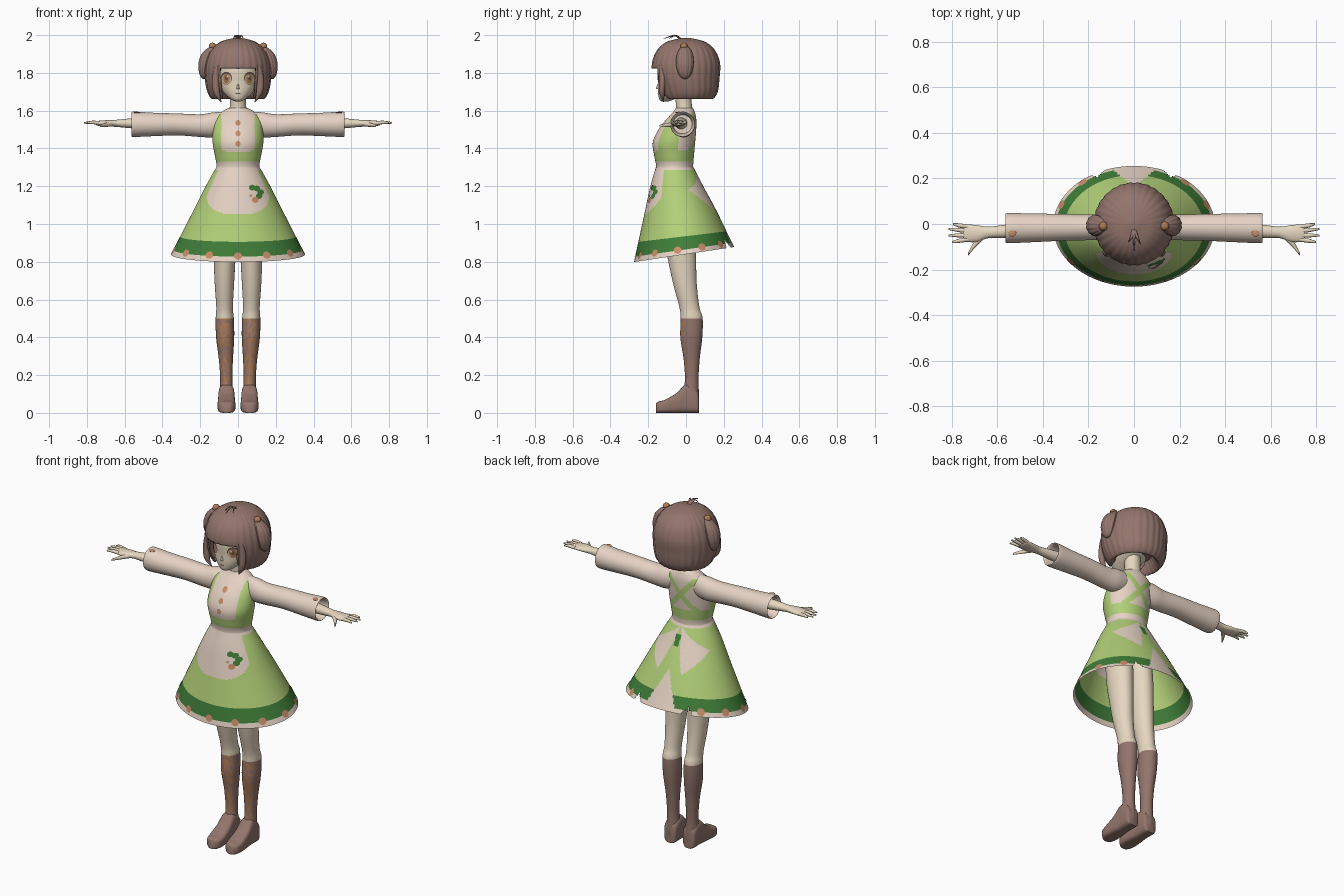
import bpy, bmesh, math, random
from math import sin, cos, pi, atan2, degrees, radians
from mathutils import Vector
from mathutils.bvhtree import BVHTree
from mathutils.geometry import intersect_point_tri_2d

random.seed(4)
if "Cube" in bpy.data.objects:
    bpy.data.objects.remove(bpy.data.objects["Cube"])

# Flat colours
PALETTE = {"cream cloth": "E6D3C4", "skin": "E6D7C0", "light green": "B2D078",
           "dark green": "3F7D38", "hair brown": "93756C", "boot brown": "93756C",
           "orange": "C88C68", "lace tan": "AE7C56", "eye brown": "6E5648", "eye light": "D8BC9C"}
NAMES = list(PALETTE)


def linear(h):
    c = int(h, 16) / 255
    return c / 12.92 if c < 0.04 else ((c + 0.055) / 1.055) ** 2.4


MATS = []
for name, code in PALETTE.items():
    m = bpy.data.materials.new(name)
    m.use_nodes = True
    rgba = [linear(code[i:i + 2]) for i in (0, 2, 4)] + [1]
    m.diffuse_color = rgba
    m.node_tree.nodes["Principled BSDF"].inputs["Base Color"].default_value = rgba
    MATS.append(m)


def finish(name, bm, rule):
    """Turn a bmesh into an object, colouring faces by a rule or one name."""
    bm.normal_update()
    used = []
    for f in bm.faces:
        f.smooth = True
        col = rule if isinstance(rule, str) else rule(f.calc_center_median(), f.normal)
        if col not in used:
            used.append(col)
        f.material_index = used.index(col)
    me = bpy.data.meshes.new(name)
    bm.to_mesh(me)
    bm.free()
    for col in used:
        me.materials.append(MATS[NAMES.index(col)])
    me.set_sharp_from_angle(angle=radians(50))
    ob = bpy.data.objects.new(name, me)
    bpy.context.collection.objects.link(ob)
    return ob


def spline(rings, steps):
    """Smoothly interpolate the rows of a ring list."""
    out = []
    for i in range(len(rings) - 1):
        p = [rings[max(0, min(len(rings) - 1, i + k))] for k in (-1, 0, 1, 2)]
        for s in range(steps):
            t = s / steps
            out.append([b + t / 2 * (c - a + t * (2 * a - 5 * b + 4 * c - d + t * (3 * (b - c) + d - a)))
                        for a, b, c, d in zip(*p)])
    return out + [rings[-1]]


def loft(name, axis, rings, rule, n=32, steps=5, power=2, caps=True, ripple=None, edit=None):
    """Skin rings of (position, centre 1, centre 2, radius 1, radius 2) along an axis."""
    bm = bmesh.new()
    rows = []
    for p, c1, c2, r1, r2 in spline(rings, steps):
        row = []
        for k in range(n):
            a = 2 * pi * k / n
            g = ripple(a) if ripple else 1
            u = c1 + r1 * g * math.copysign(abs(sin(a)) ** (2 / power), sin(a))
            v = c2 - r2 * g * math.copysign(abs(cos(a)) ** (2 / power), cos(a))
            row.append(bm.verts.new({"x": (p, u, v), "y": (u, p, v), "z": (u, v, p)}[axis]))
        rows.append(row)
    for lo, hi in zip(rows, rows[1:]):
        for k in range(n):
            bm.faces.new((lo[k], lo[(k + 1) % n], hi[(k + 1) % n], hi[k]))
    if caps:
        bm.faces.new(rows[0])
        bm.faces.new(rows[-1])
    bmesh.ops.recalc_face_normals(bm, faces=bm.faces)
    if edit:
        edit(bm)
    return finish(name, bm, rule)


def decal(name, target, x, z, rx, rz, col, turn=0.0, lift=0.003):
    """Thin round patch laid on a surface; turn swings it round the z axis."""
    tree = BVHTree.FromPolygons([v.co for v in target.data.vertices],
                                [p.vertices for p in target.data.polygons])
    out = Vector((sin(turn), -cos(turn), 0))
    side = Vector((cos(turn), sin(turn), 0))
    bm = bmesh.new()
    bmesh.ops.create_circle(bm, cap_ends=True, radius=1, segments=20)
    bmesh.ops.poke(bm, faces=bm.faces)
    for v in bm.verts:
        start = side * (x + v.co.x * rx) + Vector((0, 0, z + v.co.y * rz)) + out
        hit = tree.ray_cast(start, -out)[0]
        v.co = (hit if hit else start - out * 0.8) + out * lift
    return finish(name, bm, col)


# Skirt, with a sash and open panel at the back
def hem_t(c):
    return (1.3 - c.z) / (0.46 - 0.15 * c.y)


SASH = [Vector(p) for p in ((3, 1.29), (72, 1.18), (23, 1.06))]


def skirt_colour(c, n):
    t, ax = hem_t(c), abs(c.x)
    if t < 0.03 or t > 0.95:
        return "cream cloth"
    if c.y > 0 and ax < 0.2 * (t - 0.5):
        return "cream cloth"
    if t > 0.79:
        return "dark green"
    if c.y < -0.08:
        apron = (ax / 0.165) ** 2.5 + (max(0, 1.15 - c.z) / 0.1) ** 2.5 < 1
        if apron and ax < 0.165 - max(0, c.z - 1.15) * 0.45:
            return "cream cloth"
    if c.y > 0 and ax < 0.016 and 1.19 < c.z < 1.25:
        return "dark green"
    phi = degrees(atan2(ax, c.y + 0.05 - 0.04 * t))
    if intersect_point_tri_2d(Vector((phi, c.z)), *SASH):
        return "cream cloth"
    return "light green"


def skirt_shape(bm):
    for v in bm.verts:
        t = (1.3 - v.co.z) / 0.46
        v.co.z += 0.15 * t * v.co.y
    gone = []
    for f in bm.faces:
        c = f.calc_center_median()
        if c.y > 0 and abs(abs(c.x) - 0.16) < 0.3 * (hem_t(c) - 0.9):
            gone.append(f)
    bmesh.ops.delete(bm, geom=gone, context="FACES")


skirt = loft("skirt", "z", [(1.3, 0, -0.06, 0.115, 0.1), (1.2, 0, -0.05, 0.172, 0.14),
                            (1.05, 0, -0.03, 0.248, 0.195), (0.84, 0, -0.01, 0.355, 0.265)],
             skirt_colour, n=220, steps=28, caps=False, edit=skirt_shape)
for k in range(-5, 6):
    a = radians(27 * k)
    decal("hem_flower", skirt, 0.06 * sin(a) * cos(a), 0.867 - 0.036 * cos(a), 0.021, 0.019, "orange", a)
for x, z in ((0.075, 1.193), (0.1, 1.188), (0.12, 1.168), (0.112, 1.148)):
    decal("apron_leaf", skirt, x, z, 0.017, 0.015, "dark green")
decal("apron_flower", skirt, 0.092, 1.128, 0.018, 0.016, "orange", lift=0.004)
decal("apron_bud", skirt, 0.068, 1.15, 0.008, 0.007, "orange")


# Bodice with front straps and crossed back straps
def bodice_colour(c, n):
    ax = abs(c.x)
    if c.z < 1.33 or c.z > 1.58:
        return "cream cloth"
    front_dip = 0.012 * (1 - ax / 0.1) if c.y < -0.06 else 0
    if c.z < 1.39 - front_dip:
        return "light green"
    if c.y < -0.04 and ax > 0.088:
        return "light green"
    if c.y > 0 and abs(ax - 0.9 * abs(c.z - 1.48)) < 0.02:
        return "light green"
    return "cream cloth"


bodice = loft("bodice", "z", [(1.28, 0, -0.06, 0.12, 0.1), (1.31, 0, -0.06, 0.113, 0.098),
                              (1.36, 0, -0.063, 0.122, 0.105), (1.43, 0, -0.064, 0.134, 0.112),
                              (1.5, 0, -0.046, 0.132, 0.1), (1.56, 0, -0.022, 0.122, 0.076),
                              (1.595, 0, -0.01, 0.085, 0.056), (1.615, 0, -0.008, 0.05, 0.045)],
              bodice_colour, n=120, steps=9)
for z in (1.535, 1.48, 1.425):
    decal("button", bodice, 0, z, 0.014, 0.015, "orange")

# Neck and head
loft("neck", "z", [(1.58, 0, -0.005, 0.05, 0.045), (1.64, 0, -0.012, 0.042, 0.042),
                   (1.72, 0, -0.015, 0.046, 0.046)], "skin")
head = loft("head", "z", [(1.648, 0, -0.112, 0.012, 0.015), (1.662, 0, -0.1, 0.04, 0.042),
                          (1.7, 0, -0.066, 0.08, 0.083), (1.75, 0, -0.034, 0.108, 0.115),
                          (1.82, 0, -0.02, 0.12, 0.13), (1.9, 0, -0.01, 0.11, 0.115),
                          (1.95, 0, 0, 0.05, 0.05)], "skin", n=64, steps=8)
loft("nose", "z", [(1.715, 0, -0.147, 0.007, 0.007), (1.722, 0, -0.148, 0.007, 0.011),
                   (1.745, 0, -0.142, 0.003, 0.006)], "skin", n=12)
decal("mouth", head, 0, 1.69, 0.015, 0.003, "eye brown")
for s in (-1, 1):
    decal("eye_outline", head, s * 0.062, 1.772, 0.03, 0.034, "eye brown", lift=0.002)
    decal("eye_white", head, s * 0.062, 1.767, 0.026, 0.027, "eye light", lift=0.0035)
    decal("iris", head, s * 0.061, 1.769, 0.017, 0.025, "lace tan", lift=0.005)
    decal("pupil", head, s * 0.061, 1.772, 0.008, 0.012, "eye brown", lift=0.0065)
    decal("ear_side_glint", head, s * 0.055, 1.782, 0.005, 0.006, "cream cloth", lift=0.008).name = "eye_glint"


# Bobbed hair with a face opening under a straight fringe
def face_opening(bm):
    gone = []
    for f in bm.faces:
        c = f.calc_center_median()
        if c.y < -0.02 and c.z < 1.825 and abs(c.x) < 0.085 + 0.09 * (c.z - 1.66):
            gone.append(f)
    bmesh.ops.delete(bm, geom=gone, context="FACES")


hair = loft("bobbed_hair", "z", [(1.72, 0, 0.01, 0.09, 0.09), (1.675, 0, 0.01, 0.115, 0.11),
                                 (1.662, 0, 0.01, 0.138, 0.132), (1.7, 0, 0.01, 0.162, 0.158),
                                 (1.77, 0, 0.002, 0.175, 0.175), (1.85, 0, 0, 0.172, 0.18),
                                 (1.92, 0, 0, 0.144, 0.153), (1.965, 0, 0, 0.092, 0.1),
                                 (1.985, 0, 0, 0.02, 0.02)], "hair brown", n=160, steps=9,
            ripple=lambda a: 0.988 + 0.02 * abs(sin(14 * a)), edit=face_opening)
thick = hair.modifiers.new("thickness", "SOLIDIFY")
thick.thickness = 0.008

for s in (-1, 1):
    loft("side_lock", "z", [(1.645, s * 0.088, -0.118, 0.002, 0.002), (1.69, s * 0.112, -0.128, 0.016, 0.014),
                            (1.76, s * 0.118, -0.125, 0.02, 0.018), (1.84, s * 0.105, -0.128, 0.018, 0.016)],
         "hair brown", n=16)
    # Drooping side bun with its tie
    loft("side_bun", "z", [(1.768, s * 0.182, -0.005, 0.006, 0.01), (1.79, s * 0.178, -0.006, 0.025, 0.032),
                           (1.84, s * 0.172, -0.006, 0.038, 0.046), (1.89, s * 0.158, -0.006, 0.04, 0.044),
                           (1.925, s * 0.142, -0.006, 0.026, 0.03), (1.945, s * 0.13, -0.006, 0.006, 0.01)],
         "hair brown", n=72, ripple=lambda a: 0.95 + 0.08 * abs(sin(6 * a)))
    bm = bmesh.new()
    bmesh.ops.create_uvsphere(bm, u_segments=16, v_segments=10, radius=0.02)
    bmesh.ops.translate(bm, verts=bm.verts, vec=(s * 0.135, -0.01, 1.94))
    finish("bun_tie", bm, "lace tan")
for x, tip in ((0.0, -0.12), (0.03, -0.09), (-0.025, -0.08)):
    loft("stray_curl", "y", [(-0.02, 0, 1.975, 0.008, 0.006), (-0.06, x / 2, 1.998, 0.006, 0.004),
                             (tip, x, 1.98, 0.001, 0.001)], "hair brown", n=10)


# Boot laces speckled down the front of the shin
def leg_colour(c, n):
    if c.z > 0.5:
        return "skin"
    if n.y < -0.55 and c.z > 0.1 and random.random() < 0.6:
        return "lace tan"
    return "boot brown"


# Limbs, built once per side
for s in (-1, 1):
    side = "left" if s > 0 else "right"
    loft(side + "_sleeve", "x", [(s * x, y, z, a, b) for x, y, z, a, b in (
        (0.06, -0.01, 1.535, 0.045, 0.06), (0.13, -0.012, 1.525, 0.055, 0.066),
        (0.2, -0.015, 1.521, 0.056, 0.06), (0.32, -0.015, 1.527, 0.059, 0.058),
        (0.45, -0.017, 1.527, 0.063, 0.062), (0.553, -0.018, 1.528, 0.066, 0.067),
        (0.555, -0.018, 1.528, 0.058, 0.058), (0.5, -0.018, 1.528, 0.05, 0.05))], "cream cloth", n=40)
    bm = bmesh.new()
    bmesh.ops.create_uvsphere(bm, u_segments=16, v_segments=8, radius=0.018)
    bmesh.ops.scale(bm, verts=bm.verts, vec=(1, 1, 0.25))
    bmesh.ops.translate(bm, verts=bm.verts, vec=(s * 0.535, -0.038, 1.59))
    finish(side + "_cuff_button", bm, "orange")
    loft(side + "_forearm_and_palm", "x", [(s * x, y, 1.533, a, b) for x, y, a, b in (
        (0.48, -0.025, 0.034, 0.032), (0.58, -0.033, 0.028, 0.025), (0.64, -0.037, 0.025, 0.019),
        (0.69, -0.042, 0.037, 0.017), (0.74, -0.04, 0.038, 0.013), (0.752, -0.04, 0.03, 0.008))], "skin", n=24)
    for base, tip, reach in ((-0.012, 0.0, 0.795), (-0.031, -0.022, 0.815), (-0.05, -0.05, 0.815), (-0.068, -0.08, 0.8)):
        loft(side + "_finger", "x", [(s * 0.73, base, 1.534, 0.01, 0.01), (s * 0.77, (base + tip) / 2, 1.538, 0.009, 0.009),
                                     (s * reach, tip, 1.535, 0.004, 0.004)], "skin", n=12)
    loft(side + "_thumb", "x", [(s * 0.66, -0.05, 1.53, 0.015, 0.012), (s * 0.7, -0.09, 1.525, 0.016, 0.011),
                                (s * 0.73, -0.135, 1.52, 0.006, 0.006)], "skin", n=12)
    loft(side + "_leg_and_boot", "z", [(z, s * x, y, a, b) for z, x, y, a, b in (
        (1.1, 0.066, -0.045, 0.065, 0.085), (0.95, 0.07, -0.035, 0.064, 0.084), (0.82, 0.071, -0.022, 0.058, 0.075),
        (0.68, 0.072, -0.005, 0.051, 0.062), (0.56, 0.071, 0.018, 0.044, 0.053), (0.5, 0.07, 0.03, 0.048, 0.058),
        (0.4, 0.068, 0.028, 0.048, 0.058), (0.28, 0.064, 0.03, 0.037, 0.042), (0.17, 0.062, 0.03, 0.032, 0.036),
        (0.08, 0.061, 0.025, 0.038, 0.045), (0.03, 0.061, 0.025, 0.038, 0.043))], leg_colour, n=48, steps=7)
    loft(side + "_shoe", "y", [(y, s * 0.061, h / 2, w, h / 2) for y, h, w in (
        (0.068, 0.09, 0.03), (0.055, 0.12, 0.04), (0.0, 0.15, 0.042), (-0.05, 0.105, 0.045),
        (-0.11, 0.07, 0.047), (-0.145, 0.06, 0.04), (-0.16, 0.05, 0.024))], "boot brown", n=32, power=3.5)
